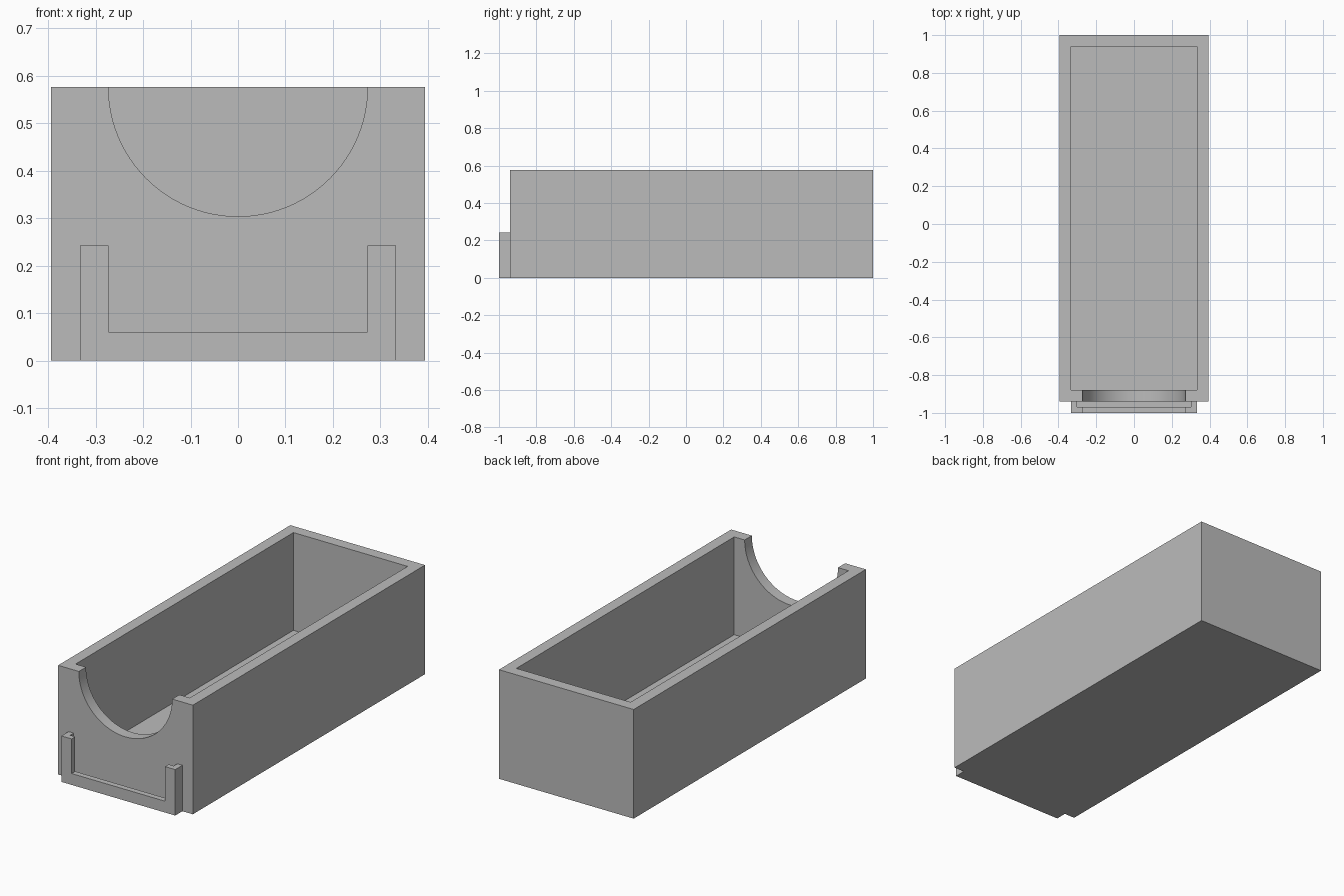
import bpy
import math

cube = bpy.data.objects.get("Cube")
if cube:
    bpy.data.objects.remove(cube, do_unlink=True)

grey = bpy.data.materials.new("plain_grey")
grey.use_nodes = True
colour = (0.5, 0.5, 0.5, 1)
grey.diffuse_color = colour
grey.node_tree.nodes["Principled BSDF"].inputs["Base Color"].default_value = colour

WALL = 0.06            # wall thickness
HALF_W = 0.394         # half width of the bin
HEIGHT = 0.577
FRONT, BACK = -0.94, 1.0
EPS = 0.05             # overshoot for cutters


def box(name, half_x, y0, y1, z0, z1):
    """Box centred on x = 0."""
    bpy.ops.mesh.primitive_cube_add(size=1, location=(0, (y0 + y1) / 2, (z0 + z1) / 2))
    ob = bpy.context.object
    ob.name = name
    ob.scale = (2 * half_x, y1 - y0, z1 - z0)
    bpy.ops.object.transform_apply(location=True, rotation=True, scale=True)
    ob.data.materials.append(grey)
    return ob


def cut(target, cutter):
    """Subtract the cutter from the target and discard the cutter."""
    bpy.ops.object.select_all(action='DESELECT')
    target.select_set(True)
    bpy.context.view_layer.objects.active = target
    mod = target.modifiers.new("cut", 'BOOLEAN')
    mod.operation = 'DIFFERENCE'
    mod.solver = 'EXACT'
    mod.object = cutter
    bpy.ops.object.modifier_apply(modifier=mod.name)
    bpy.data.objects.remove(cutter, do_unlink=True)


# Open-topped storage bin
bin_body = box("bin_body", HALF_W, FRONT, BACK, 0, HEIGHT)
cut(bin_body, box("cavity_cutter", HALF_W - WALL, FRONT + WALL, BACK - WALL,
                  WALL, HEIGHT + EPS))

# Half-round finger scoop through the front wall
bpy.ops.mesh.primitive_cylinder_add(vertices=96, radius=0.273, depth=2 * WALL,
                                    location=(0, FRONT + WALL / 2, HEIGHT),
                                    rotation=(math.pi / 2, 0, 0))
scoop = bpy.context.object
scoop.name = "scoop_cutter"
scoop.data.materials.append(grey)
cut(bin_body, scoop)
bpy.ops.object.shade_smooth_by_angle(angle=math.radians(30))

# Label holder: U-shaped frame with a slot behind its front lip
HOLDER_W, HOLDER_H = 0.333, 0.243
LIP = WALL / 2
holder = box("label_holder", HOLDER_W, FRONT - WALL, FRONT, 0, HOLDER_H)
cut(holder, box("window_cutter", HOLDER_W - WALL, FRONT - WALL - EPS, FRONT + EPS,
                WALL, HOLDER_H + EPS))
cut(holder, box("slot_cutter", HOLDER_W - LIP, FRONT - LIP, FRONT + EPS,
                LIP, HOLDER_H + EPS))
